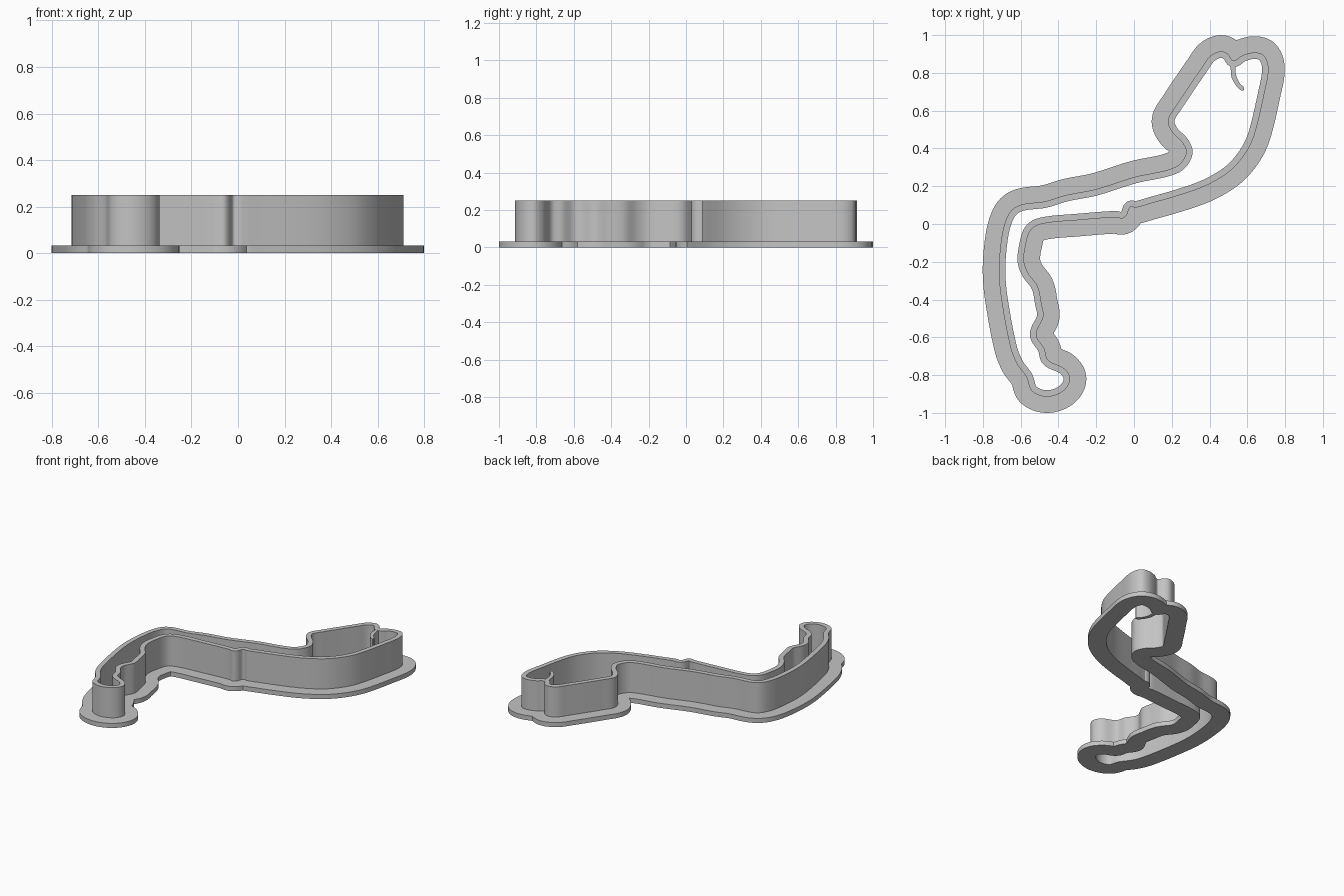
import bpy
import bmesh
import math
from mathutils import Vector

cube = bpy.data.objects.get("Cube")
if cube:
    bpy.data.objects.remove(cube, do_unlink=True)

HEIGHT, BASE = 0.25, 0.033      # blade height, flange thickness
BLADE, FLANGE = 0.034, 0.086    # blade width, flange overhang

grey = bpy.data.materials.new("light grey plastic")
grey.use_nodes = True
grey.diffuse_color = (0.55, 0.55, 0.55, 1)
grey.node_tree.nodes["Principled BSDF"].inputs["Base Color"].default_value = grey.diffuse_color

# Outer face of the blade, counterclockwise from the top, in four stretches
head_left = [(.46, .914), (.405, .89), (.36, .83), (.225, .63), (.18, .55), (.2, .49), (.26, .425)]
back = [(.275, .37), (.22, .302), (0, .248), (-.2, .185), (-.36, .153), (-.47, .12), (-.595, .103),
        (-.65, .07), (-.685, 0), (-.705, -.1), (-.715, -.24), (-.705, -.38), (-.655, -.65)]
tail = [(-.62, -.74), (-.57, -.81), (-.54, -.885), (-.46, -.914), (-.375, -.885), (-.338, -.82),
        (-.37, -.765), (-.455, -.72), (-.475, -.66), (-.517, -.585), (-.48, -.49), (-.49, -.42),
        (-.51, -.33), (-.56, -.26), (-.582, -.2), (-.575, -.12), (-.545, -.03), (-.48, .002)]
belly = [(-.3, .02), (-.1, .035), (-.06, .03), (-.037, .05), (-.02, .089), (.01, .087), (.1, .112),
         (.2, .14), (.35, .19), (.45, .24), (.53, .3), (.6, .39), (.64, .48), (.69, .69), (.712, .82),
         (.69, .89), (.64, .908), (.575, .893), (.525, .865), (.5, .897)]


def smooth_loop(points, step=0.008):
    """Closed curve through the points, evenly sampled."""
    pts = [Vector(p) for p in points]
    n, out = len(pts), []
    for i in range(n):
        a, b, c, d = (pts[(i + k) % n] for k in (-1, 0, 1, 2))
        size = (c - b).length
        tb = (c - a).normalized() * size
        tc = (d - b).normalized() * size
        count = max(2, round(size / step))
        for j in range(count):
            t = j / count
            out.append(b * (2*t**3 - 3*t*t + 1) + tb * (t**3 - 2*t*t + t)
                       + c * (3*t*t - 2*t**3) + tc * (t**3 - t*t))
    return out


def offset_loop(loop, dist):
    """Parallel curve (positive is outward); points that fold over are dropped."""
    n, out = len(loop), []
    for i, p in enumerate(loop):
        t = (loop[(i + 1) % n] - loop[i - 1]).normalized()
        q = p + Vector((t.y, -t.x)) * dist
        if min((q - r).length for r in loop) > abs(dist) * 0.985:
            if not out or (q - out[-1]).length > 0.002:
                out.append(q)
    return out


def slab(name, loops, bottom, top):
    """Extrude filled outlines between two heights; inner loops become holes."""
    curve = bpy.data.curves.new(name, "CURVE")
    curve.dimensions = "2D"
    curve.fill_mode = "BOTH"
    curve.extrude = (top - bottom) / 2
    for loop in loops:
        spline = curve.splines.new("POLY")
        spline.points.add(len(loop) - 1)
        for point, p in zip(spline.points, loop):
            point.co = (p.x, p.y, 0, 1)
        spline.use_cyclic_u = True
    obj = bpy.data.objects.new(name, curve)
    bpy.context.collection.objects.link(obj)
    bpy.ops.object.select_all(action="DESELECT")
    obj.select_set(True)
    bpy.context.view_layer.objects.active = obj
    bpy.ops.object.convert(target="MESH")
    obj = bpy.context.view_layer.objects.active
    bm = bmesh.new()
    bm.from_mesh(obj.data)
    bmesh.ops.remove_doubles(bm, verts=bm.verts, dist=0.0002)
    bmesh.ops.recalc_face_normals(bm, faces=bm.faces)
    bmesh.ops.translate(bm, verts=bm.verts, vec=(0, 0, (top + bottom) / 2))
    bm.to_mesh(obj.data)
    bm.free()
    obj.data.materials.clear()
    obj.data.materials.append(grey)
    bpy.ops.object.shade_smooth_by_angle(angle=math.radians(35))
    return obj


# Flange and blade share the same inner face
outer = smooth_loop(head_left + back + tail + belly)
inner = offset_loop(outer, -BLADE)
rim = offset_loop(outer, FLANGE)
slab("base_flange", [rim, inner], 0, BASE)
slab("cutting_blade", [outer, inner], BASE, HEIGHT)

# Curled fin inside the head, with a round tip
fin = smooth_loop([(.505, .86), (.512, .82), (.514, .785), (.532, .745), (.56, .712), (.578, .706),
                   (.582, .722), (.56, .745), (.54, .79), (.538, .83), (.545, .868), (.525, .862)])
slab("mouth_fin", [fin], 0, HEIGHT - 0.0005)
